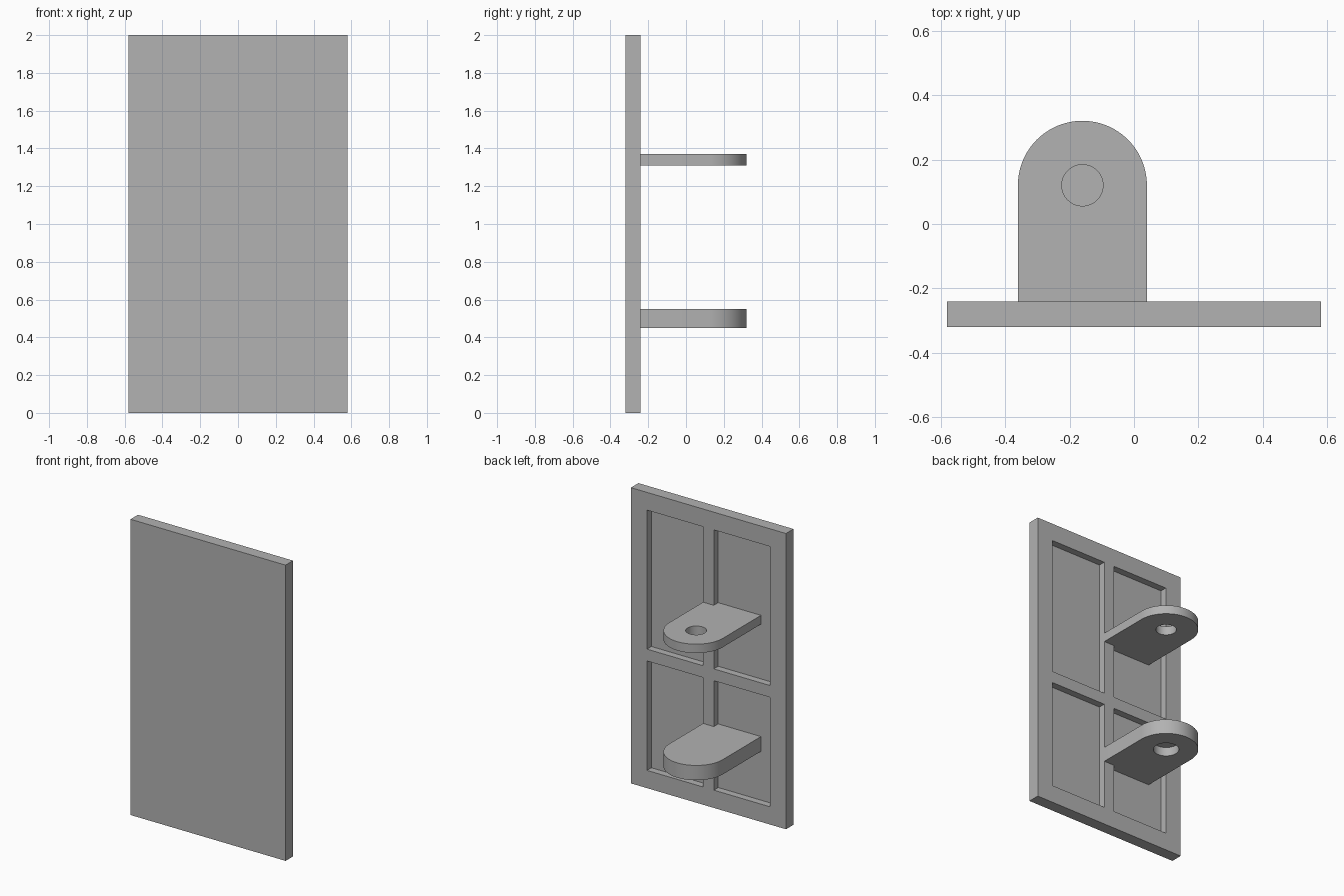
import bpy, bmesh, math
from mathutils import Vector

cube = bpy.data.objects.get("Cube")
if cube:
    bpy.data.objects.remove(cube, do_unlink=True)

grey = bpy.data.materials.new("plain grey")
grey.use_nodes = True
colour = (0.445, 0.445, 0.445, 1)
grey.diffuse_color = colour
grey.node_tree.nodes["Principled BSDF"].inputs["Base Color"].default_value = colour

FRONT, BACK, FLOOR = -0.32, -0.24, -0.287   # panel faces and pocket floor
HALF_W, HEIGHT = 0.58, 2.0
BAR, INNER = 0.04, 0.46                     # pocket limits in x
POCKET_Z = (0.12, 0.86, 0.94, 1.88)
TAB_X, TAB_Y, TAB_R = -0.16, 0.12, 0.20     # centre and radius of the round end


def finish(name, bm):
    bmesh.ops.recalc_face_normals(bm, faces=bm.faces)
    mesh = bpy.data.meshes.new(name)
    bm.to_mesh(mesh)
    bm.free()
    mesh.materials.append(grey)
    obj = bpy.data.objects.new(name, mesh)
    bpy.context.collection.objects.link(obj)
    return obj


def activate(obj):
    bpy.ops.object.select_all(action='DESELECT')
    obj.select_set(True)
    bpy.context.view_layer.objects.active = obj


# Panel: a slab sliced along the frame lines, with four pockets sunk in its back
bm = bmesh.new()
bmesh.ops.create_cube(bm, size=1)
bmesh.ops.scale(bm, verts=bm.verts, vec=(2 * HALF_W, BACK - FRONT, HEIGHT))
bmesh.ops.translate(bm, verts=bm.verts, vec=(0, (BACK + FRONT) / 2, HEIGHT / 2))
cuts = [(Vector((x, 0, 0)), Vector((1, 0, 0))) for x in (-INNER, -BAR, BAR, INNER)]
cuts += [(Vector((0, 0, z)), Vector((0, 0, 1))) for z in POCKET_Z]
for point, normal in cuts:
    bmesh.ops.bisect_plane(bm, geom=bm.verts[:] + bm.edges[:] + bm.faces[:],
                           plane_co=point, plane_no=normal)


def in_pocket(face):
    c = face.calc_center_median()
    z0, z1, z2, z3 = POCKET_Z
    return (face.normal.y > 0.9 and BAR < abs(c.x) < INNER
            and (z0 < c.z < z1 or z2 < c.z < z3))


bm.normal_update()
sunk = bmesh.ops.extrude_discrete_faces(bm, faces=[f for f in bm.faces if in_pocket(f)])
for face in sunk["faces"]:
    bmesh.ops.translate(bm, verts=face.verts, vec=(0, FLOOR - BACK, 0))
finish("panel", bm)


# Hinge tab: rounded plate, stepped at its root to fit the frame bar and pocket floor
def hinge_tab(name, bottom, top, hole_r, hole_top):
    outline = [(-BAR, BACK), (-BAR, FLOOR), (TAB_X - TAB_R, FLOOR)]
    steps = 48
    for i in range(steps + 1):
        a = math.pi * (1 - i / steps)
        outline.append((TAB_X + TAB_R * math.cos(a), TAB_Y + TAB_R * math.sin(a)))
    outline.append((TAB_X + TAB_R, BACK))
    bm = bmesh.new()
    base = bm.faces.new([bm.verts.new((x, y, bottom)) for x, y in outline])
    new = bmesh.ops.extrude_face_region(bm, geom=[base])["geom"]
    bmesh.ops.translate(bm, verts=[v for v in new if isinstance(v, bmesh.types.BMVert)],
                        vec=(0, 0, top - bottom))
    tab = finish(name, bm)

    # Pin hole drilled upwards from below the tab
    start = bottom - 0.05
    bpy.ops.mesh.primitive_cylinder_add(vertices=64, radius=hole_r, depth=hole_top - start,
                                        location=(TAB_X, TAB_Y, (hole_top + start) / 2))
    drill = bpy.context.object
    drill.name = "pin_hole_cutter"
    drill.hide_render = True
    drill.data.materials.append(grey)
    activate(tab)
    cut = tab.modifiers.new("pin hole", 'BOOLEAN')
    cut.operation = 'DIFFERENCE'
    cut.solver = 'EXACT'
    cut.object = drill
    bpy.ops.object.modifier_apply(modifier=cut.name)
    bpy.data.objects.remove(drill, do_unlink=True)
    bpy.ops.object.shade_smooth_by_angle(angle=math.radians(30))


hinge_tab("upper_hinge_tab", 1.31, 1.37, 0.064, 1.42)   # hole goes right through
hinge_tab("lower_hinge_tab", 0.45, 0.55, 0.08, 0.51)    # blind hole, open below
